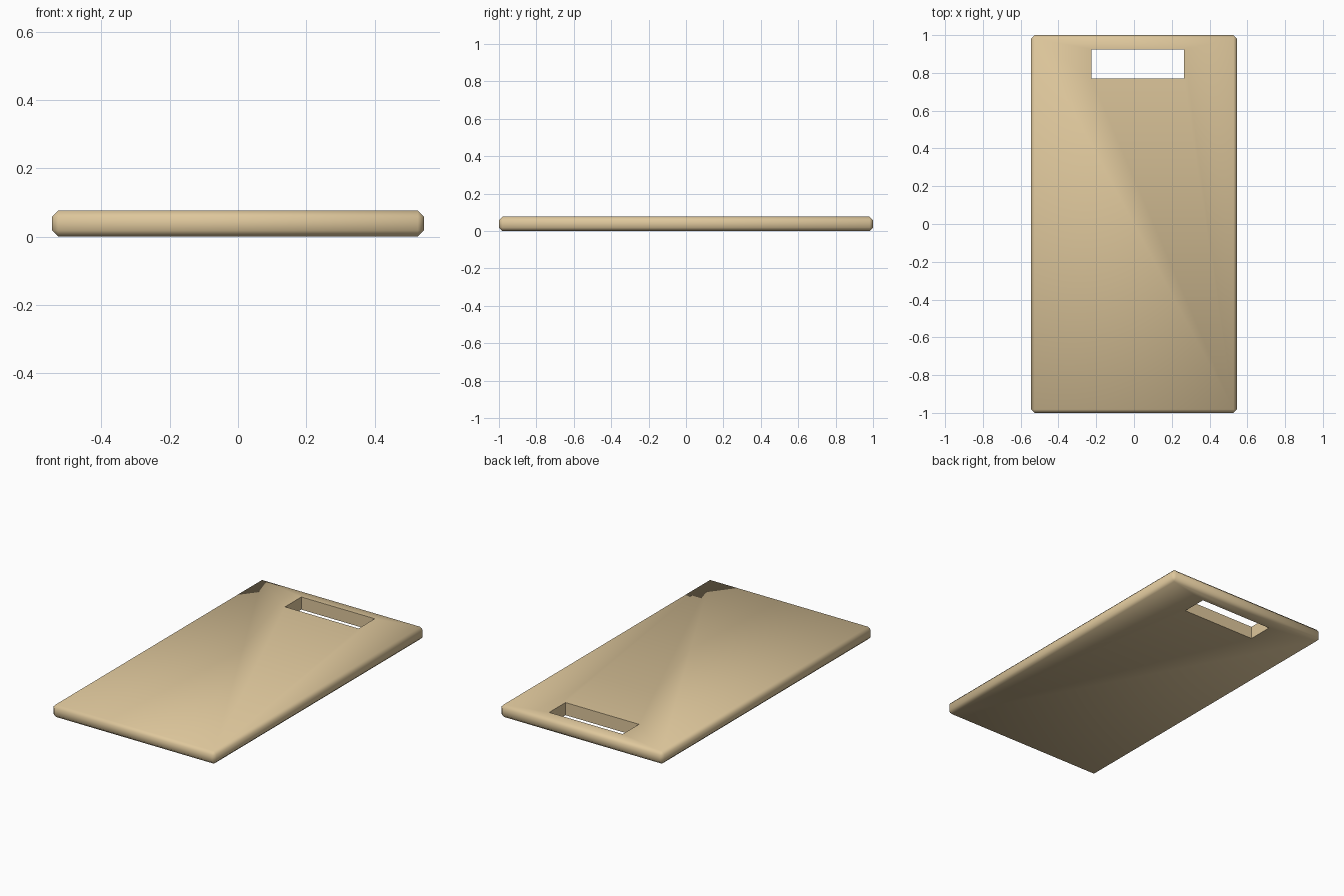
import bpy, bmesh
from mathutils import Matrix, Vector

if "Cube" in bpy.data.objects:
    bpy.data.objects.remove(bpy.data.objects["Cube"])

def box(name, lo, hi):
    lo, hi = Vector(lo), Vector(hi)
    bm = bmesh.new()
    bmesh.ops.create_cube(bm, size=1, matrix=Matrix.Translation((lo + hi) / 2) @ Matrix.Diagonal((*(hi - lo), 1)))
    me = bpy.data.meshes.new(name)
    bm.to_mesh(me)
    bm.free()
    ob = bpy.data.objects.new(name, me)
    bpy.context.collection.objects.link(ob)
    return ob

wood = bpy.data.materials.new("light_wood")
wood.diffuse_color = (0.73, 0.57, 0.33, 1)
wood.use_nodes = True
wood.node_tree.nodes["Principled BSDF"].inputs["Base Color"].default_value = wood.diffuse_color

# Board with chamfered edges
board = box("cutting_board", (-0.545, -1, 0), (0.545, 1, 0.076))
board.data.materials.append(wood)
bev = board.modifiers.new("edge_chamfer", 'BEVEL')
bev.width = 0.018
bev.segments = 1

# Handle slot cut right through the board, slightly off centre
cutter = box("handle_slot_cutter", (-0.225, 0.77, -0.1), (0.265, 0.925, 0.2))
cutter.data.materials.append(wood)
cutter.hide_render = True
cutter.hide_viewport = True
cut = board.modifiers.new("handle_slot", 'BOOLEAN')
cut.object = cutter
cut.operation = 'DIFFERENCE'
cut.solver = 'EXACT'

# Bake the modifiers, then smooth the chamfers and keep the slot crisp
dg = bpy.context.evaluated_depsgraph_get()
mesh = bpy.data.meshes.new_from_object(board.evaluated_get(dg))
board.modifiers.clear()
board.data = mesh
bpy.data.objects.remove(cutter)
bpy.context.view_layer.objects.active = board
board.select_set(True)
bpy.ops.object.shade_smooth_by_angle(angle=1.1)
